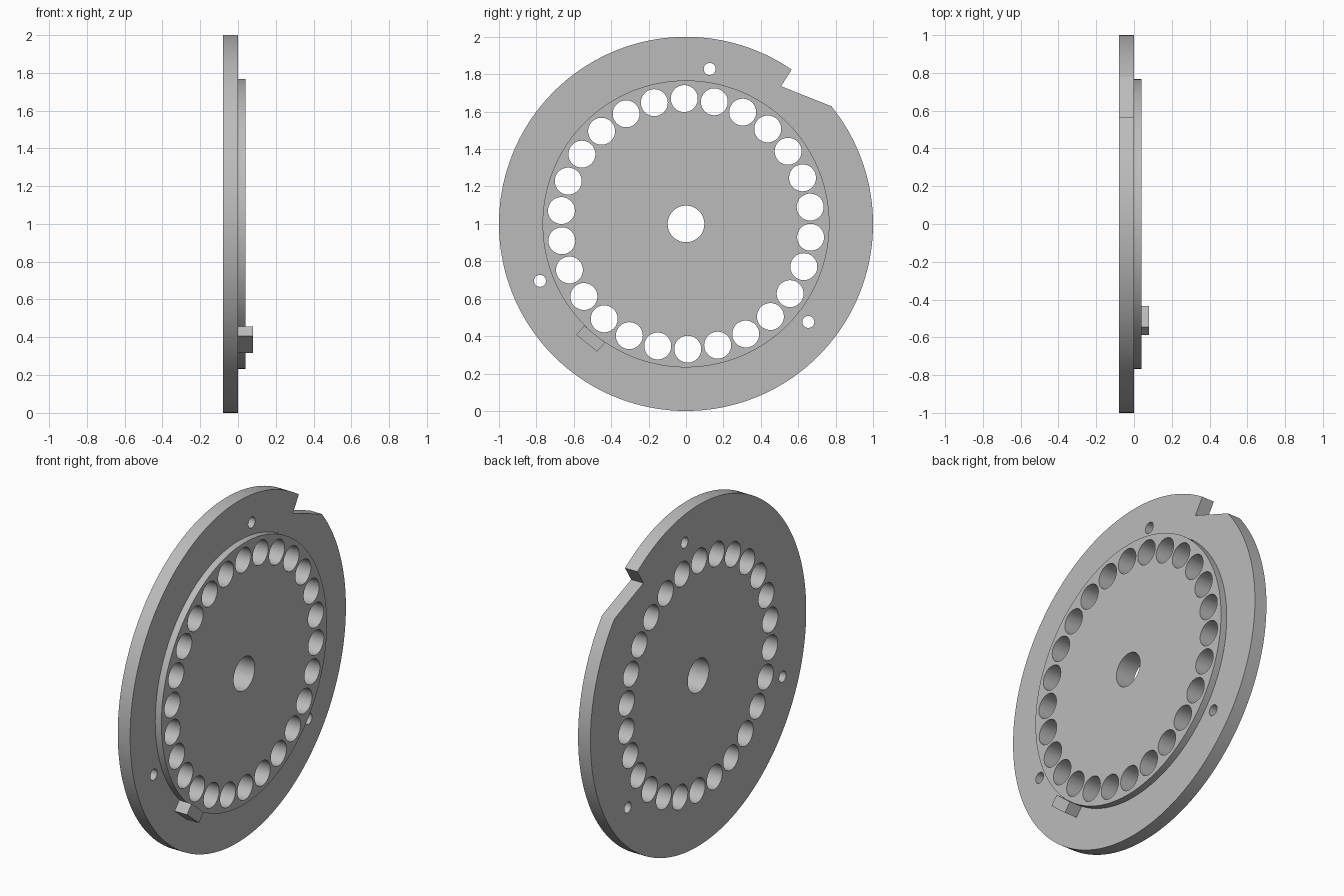
import bpy, bmesh
from math import sin, cos, pi, radians

cube = bpy.data.objects.get("Cube")
if cube:
    bpy.data.objects.remove(cube, do_unlink=True)

grey = bpy.data.materials.new("plain grey")
grey.use_nodes = True
colour = (0.5, 0.5, 0.5, 1)
grey.diffuse_color = colour
grey.node_tree.nodes["Principled BSDF"].inputs["Base Color"].default_value = colour


def arc(r, start=0, end=2 * pi, n=48, y=0, z=1, closed=True):
    """Points of an arc in the disc plane, angles measured from +y towards +z."""
    steps = n if closed else n + 1
    return [(y + r * cos(start + (end - start) * i / n),
             z + r * sin(start + (end - start) * i / n)) for i in range(steps)]


def prisms(name, outlines, x0, x1):
    """One object holding an extrusion along x of every outline."""
    bm = bmesh.new()
    for outline in outlines:
        face = bm.faces.new([bm.verts.new((x0, y, z)) for y, z in outline])
        res = bmesh.ops.extrude_face_region(bm, geom=[face])
        verts = [v for v in res["geom"] if isinstance(v, bmesh.types.BMVert)]
        bmesh.ops.translate(bm, verts=verts, vec=(x1 - x0, 0, 0))
    bmesh.ops.recalc_face_normals(bm, faces=bm.faces)
    mesh = bpy.data.meshes.new(name)
    bm.to_mesh(mesh)
    bm.free()
    mesh.materials.append(grey)
    obj = bpy.data.objects.new(name, mesh)
    bpy.context.collection.objects.link(obj)
    return obj


def combine(target, other, operation):
    """Apply a boolean and discard the helper."""
    bpy.context.view_layer.objects.active = target
    mod = target.modifiers.new(operation.lower(), "BOOLEAN")
    mod.operation = operation
    mod.solver = "EXACT"
    mod.object = other
    bpy.ops.object.modifier_apply(modifier=mod.name)
    bpy.data.objects.remove(other, do_unlink=True)


# Base plate: a disc with an asymmetric notch in the rim
rim = arc(1, radians(55.6), radians(399), n=180, closed=False)
plate = prisms("notched_disc", [rim + [(0.508, 1.736)]], -0.08, 0)

# Raised round step and small locating tab
step = prisms("raised_step", [arc(0.767, n=160)], -0.04, 0.04)
combine(plate, step, "UNION")
tab = prisms("locating_tab", [[(-0.587, 0.408), (-0.476, 0.317),
                               (-0.433, 0.365), (-0.544, 0.456)]], -0.03, 0.08)
combine(plate, tab, "UNION")

# Centre bore, ring of large holes and three small mounting holes
holes = [arc(0.098)]
for i in range(26):
    a = radians(90.8) + 2 * pi * i / 26
    holes.append(arc(0.072, y=0.67 * cos(a), z=1 + 0.67 * sin(a)))
for i in range(3):
    a = radians(81.3) + 2 * pi * i / 3
    holes.append(arc(0.032, n=32, y=0.838 * cos(a), z=1 + 0.838 * sin(a)))
combine(plate, prisms("hole_cutters", holes, -0.2, 0.2), "DIFFERENCE")

# Smooth round walls, crisp rims
bpy.ops.object.select_all(action="DESELECT")
plate.select_set(True)
bpy.context.view_layer.objects.active = plate
bpy.ops.object.shade_smooth_by_angle(angle=radians(30))
